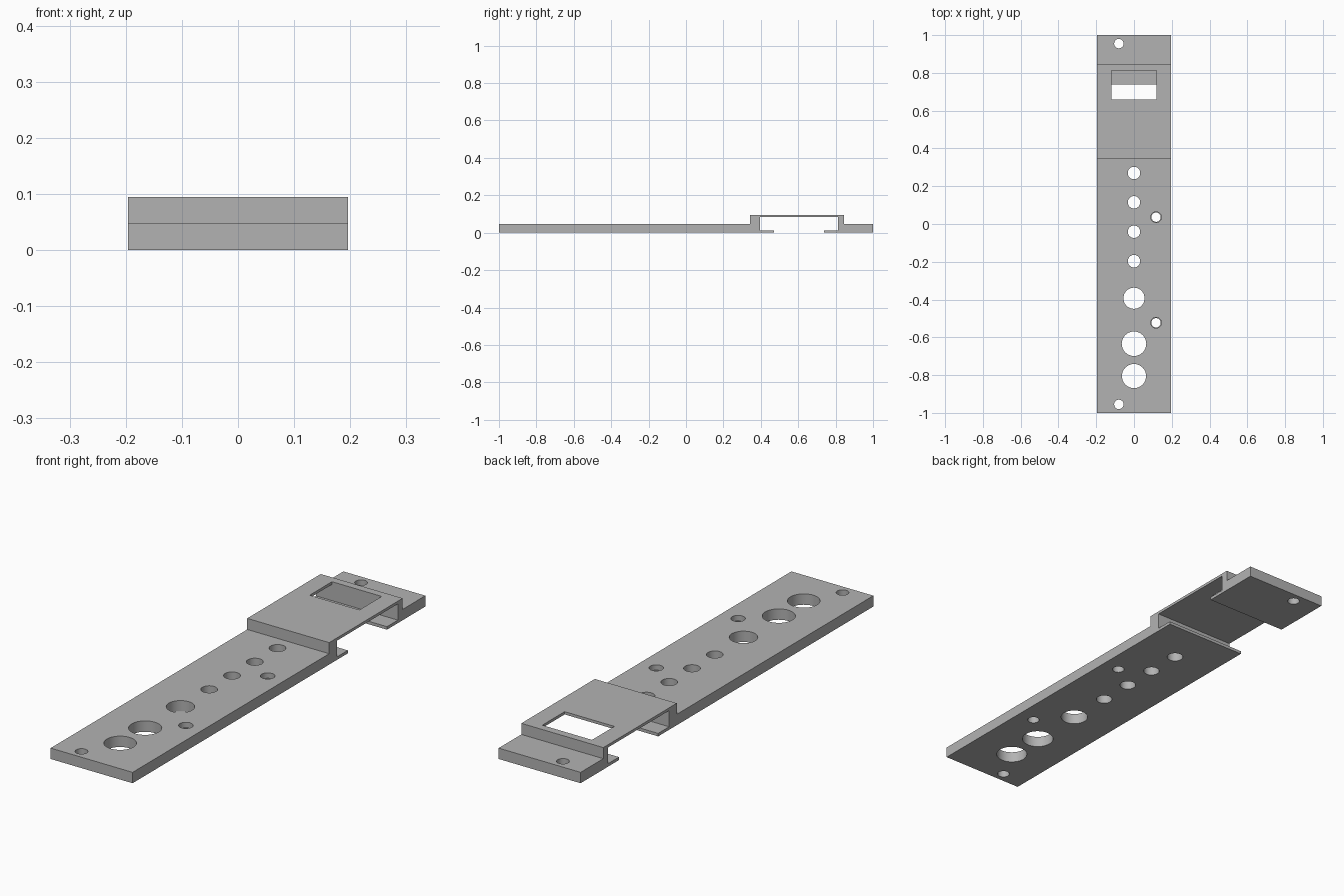
import bpy, bmesh
from mathutils import Matrix

if "Cube" in bpy.data.objects:
    bpy.data.objects.remove(bpy.data.objects["Cube"], do_unlink=True)

HALF_W = 0.196
TOP, PLATE, CEIL, LIP = 0.095, 0.047, 0.083, 0.013

grey = bpy.data.materials.new("plain grey")
grey.use_nodes = True
colour = (0.45, 0.45, 0.45, 1)
grey.diffuse_color = colour
grey.node_tree.nodes["Principled BSDF"].inputs["Base Color"].default_value = colour


def make_object(name, bm):
    bmesh.ops.recalc_face_normals(bm, faces=bm.faces)
    mesh = bpy.data.meshes.new(name)
    bm.to_mesh(mesh)
    bm.free()
    mesh.materials.append(grey)
    obj = bpy.data.objects.new(name, mesh)
    bpy.context.collection.objects.link(obj)
    return obj


def drill(bm, x, y, r, z0=-0.05, z1=0.15):
    bmesh.ops.create_cone(bm, cap_ends=True, segments=40, radius1=r, radius2=r,
                          depth=z1 - z0,
                          matrix=Matrix.Translation((x, y, (z0 + z1) / 2)))


# Side profile of the strip with its raised, open-sided bridge
profile = [(-1, 0), (0.47, 0), (0.47, LIP), (0.395, LIP), (0.395, CEIL),
           (0.812, CEIL), (0.812, LIP), (0.738, LIP), (0.738, 0), (1, 0),
           (1, PLATE), (0.845, PLATE), (0.845, TOP), (0.343, TOP),
           (0.343, PLATE), (-1, PLATE)]
bm = bmesh.new()
face = bm.faces.new([bm.verts.new((-HALF_W, y, z)) for y, z in profile])
side = bmesh.ops.extrude_face_region(bm, geom=[face])["geom"]
bmesh.ops.translate(bm, vec=(2 * HALF_W, 0, 0),
                    verts=[v for v in side if isinstance(v, bmesh.types.BMVert)])
strip = make_object("bridge_strip", bm)

# Through holes along the middle and at the mounting corners
bm = bmesh.new()
for y in (0.27, 0.115, -0.041, -0.197):
    drill(bm, 0, y, 0.033)
for y, r in ((-0.393, 0.056), (-0.634, 0.065), (-0.805, 0.064)):
    drill(bm, 0, y, r)
for y in (0.955, -0.955):
    drill(bm, -0.08, y, 0.025)
for y in (0.036, -0.523):
    drill(bm, 0.117, y, 0.0245)

# Window in the bridge roof
bmesh.ops.create_cube(bm, size=1, matrix=Matrix.Translation((0, 0.7355, 0.1))
                      @ Matrix.Diagonal((0.238, 0.153, 0.08, 1)))
through_cutter = make_object("through_cutter", bm)

# Wider upper step of the two side holes
bm = bmesh.new()
for y in (0.036, -0.523):
    drill(bm, 0.117, y, 0.0285, 0.024)
step_cutter = make_object("step_cutter", bm)

for cutter in (through_cutter, step_cutter):
    cutter.hide_render = True
    mod = strip.modifiers.new(cutter.name, "BOOLEAN")
    mod.operation = "DIFFERENCE"
    mod.solver = "EXACT"
    mod.object = cutter

# Bake the cuts and drop the cutters
bpy.context.view_layer.objects.active = strip
strip.select_set(True)
for name in [m.name for m in strip.modifiers]:
    bpy.ops.object.modifier_apply(modifier=name)
for cutter in (through_cutter, step_cutter):
    bpy.data.objects.remove(cutter, do_unlink=True)
bpy.ops.object.shade_smooth_by_angle()
